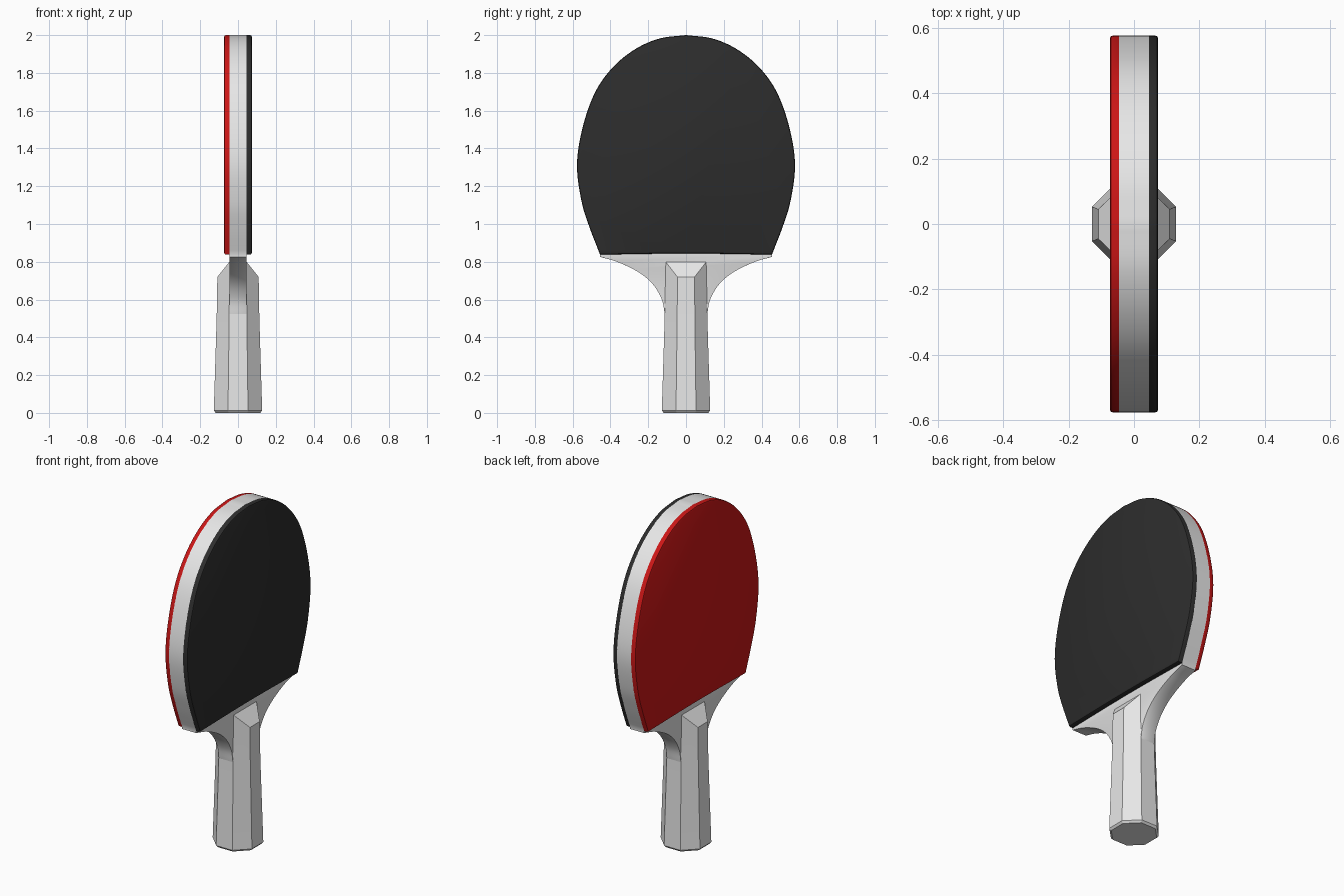
import bpy, bmesh, math
from mathutils import Vector

if "Cube" in bpy.data.objects:
    bpy.data.objects.remove(bpy.data.objects["Cube"])


def material(name, rgb):
    m = bpy.data.materials.new(name)
    m.diffuse_color = (*rgb, 1)
    m.use_nodes = True
    m.node_tree.nodes["Principled BSDF"].inputs["Base Color"].default_value = m.diffuse_color
    return m


grey = material("light grey", (0.8, 0.8, 0.8))
red = material("red", (0.6, 0.008, 0.008))
black = material("black", (0.026, 0.026, 0.026))


def spline(pts, steps=6):
    """Smooth curve through the points."""
    p = [Vector(q) for q in pts]
    p = [2 * p[0] - p[1]] + p + [2 * p[-1] - p[-2]]
    out = []
    for a, b, c, d in zip(p, p[1:], p[2:], p[3:]):
        for i in range(steps):
            t = i / steps
            out.append(0.5 * (2 * b + (c - a) * t + (2 * a - 5 * b + 4 * c - d) * t * t
                              + (3 * b - a - 3 * c + d) * t ** 3))
    return out + [p[-2]]


def mirrored(half):
    """Close a half outline (right side, from y = 0 to y = 0) across y."""
    return list(half) + [Vector((-q.x, q.y)) for q in reversed(half) if q.x > 1e-5]


def finish(bm, name, mat):
    bmesh.ops.recalc_face_normals(bm, faces=bm.faces[:])
    me = bpy.data.meshes.new(name)
    bm.to_mesh(me)
    bm.free()
    me.materials.append(mat)
    ob = bpy.data.objects.new(name, me)
    bpy.context.collection.objects.link(ob)
    bpy.context.view_layer.objects.active = ob
    bpy.ops.object.select_all(action='DESELECT')
    ob.select_set(True)
    bpy.ops.object.shade_smooth_by_angle(angle=math.radians(32))
    return ob


def plate(name, outline, x0, x1, mat, bevel, rule):
    """Extrude a y-z outline along x and round the rim edges picked by the rule."""
    bm = bmesh.new()
    f = bm.faces.new([bm.verts.new((x0, q.x, q.y)) for q in outline])
    ext = bmesh.ops.extrude_face_region(bm, geom=[f])
    bmesh.ops.translate(bm, vec=(x1 - x0, 0, 0),
                        verts=[v for v in ext["geom"] if isinstance(v, bmesh.types.BMVert)])
    rim = [e for e in bm.edges if abs(e.verts[0].co.x - e.verts[1].co.x) < 1e-6
           and all(rule(v.co) for v in e.verts)]
    bmesh.ops.bevel(bm, geom=rim, offset=bevel, segments=2, profile=0.5, affect='EDGES',
                    clamp_overlap=True)
    return finish(bm, name, mat)


# Outlines
head = spline([(0, 2.0), (0.14, 1.982), (0.27, 1.925), (0.39, 1.827), (0.485, 1.69),
               (0.55, 1.50), (0.577, 1.31), (0.553, 1.12), (0.51, 0.98), (0.455, 0.838)])
neck = spline([(0.455, 0.826), (0.36, 0.798), (0.25, 0.744), (0.175, 0.68),
               (0.128, 0.60), (0.112, 0.52)])
rubber = mirrored(head + [Vector((0.15, 0.843)), Vector((0, 0.844))])

# Wooden blade with flared neck, running into the handle
plate("blade", mirrored(head + neck + [Vector((0.1, 0.45)), Vector((0, 0.45))]),
      -0.046, 0.046, grey, 0.01, lambda c: 0.5 < c.z < 0.828)

# Rubber sheets
for name, side, mat in (("red_rubber", -1, red), ("black_rubber", 1, black)):
    plate(name, rubber, side * 0.045, side * 0.074, mat, 0.01,
          lambda c: abs(c.x) > 0.06)

# Octagonal tapered handle, top trimmed by two sloping planes
bm = bmesh.new()
rings = []
for z, r in ((0, 0.118), (0.012, 0.128), (0.5, 0.113), (0.80, 0.108)):
    k = r / math.cos(math.pi / 8)
    rings.append([bm.verts.new((k * math.cos((i + 0.5) * math.pi / 4),
                                k * math.sin((i + 0.5) * math.pi / 4), z)) for i in range(8)])
for a, b in zip(rings, rings[1:]):
    for i in range(8):
        j = (i + 1) % 8
        bm.faces.new((a[i], a[j], b[j], b[i]))
bm.faces.new(rings[0])
bm.faces.new(rings[-1])
for s in (-1, 1):
    cut = bmesh.ops.bisect_plane(bm, geom=bm.verts[:] + bm.edges[:] + bm.faces[:],
                                 plane_co=(s * 0.109, 0, 0.72), plane_no=(s * 0.08, 0, 0.064),
                                 clear_outer=True)
    edges = [e for e in cut["geom_cut"] if isinstance(e, bmesh.types.BMEdge)]
    bmesh.ops.holes_fill(bm, edges=edges, sides=0)
finish(bm, "handle", grey)
